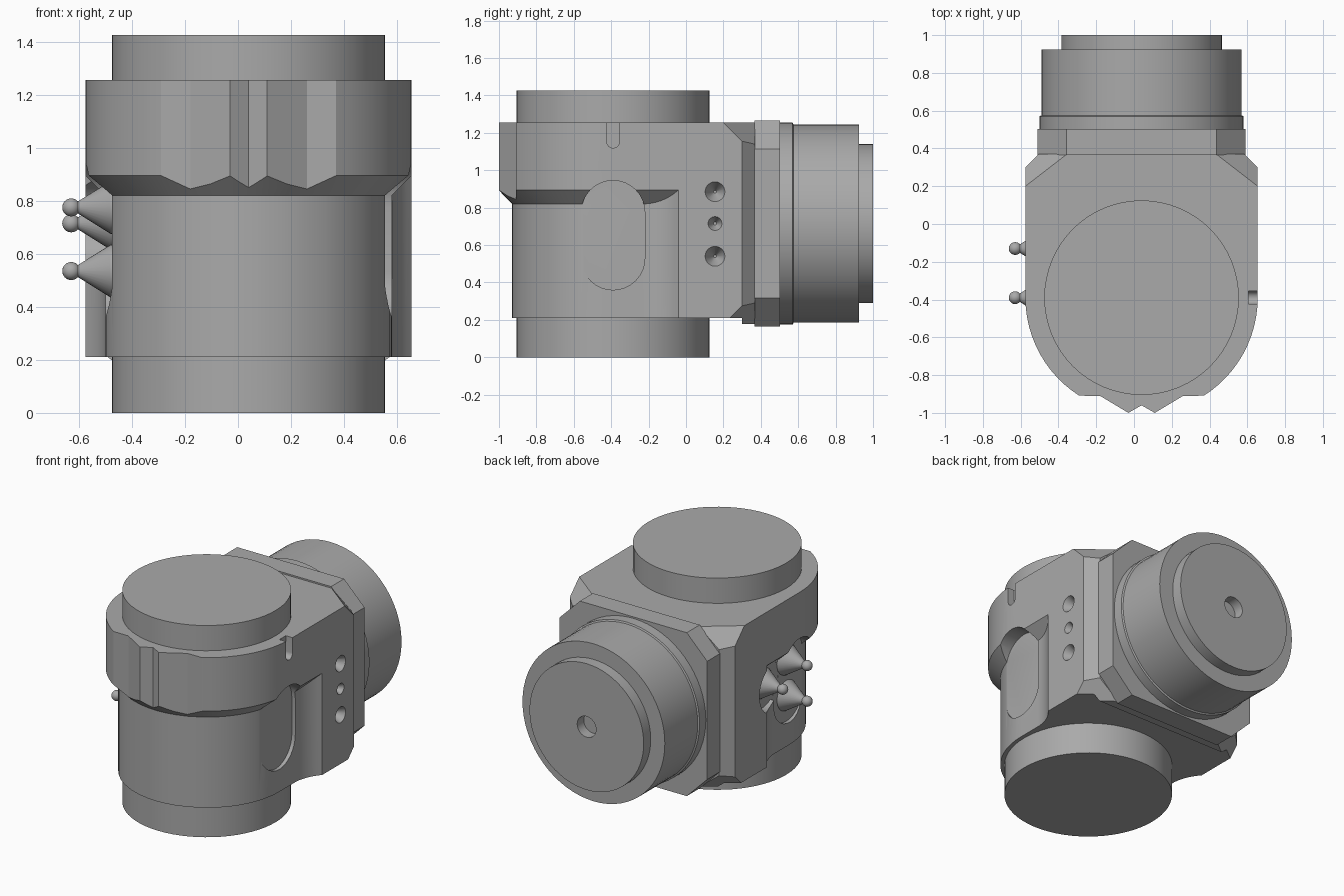
import bpy, bmesh, math
from mathutils import Vector, Matrix

cube = bpy.data.objects.get("Cube")
if cube:
    bpy.data.objects.remove(cube, do_unlink=True)

CX, CY, CZ = 0.04, -0.39, 0.715      # barrel axis (x, y) and rear hub height
CORE, WIDE = 0.54, 0.615             # lower barrel radius, collar half width

GREY = (0.40, 0.40, 0.40, 1)
mat = bpy.data.materials.new("plain grey")
mat.use_nodes = True
mat.diffuse_color = GREY
mat.node_tree.nodes["Principled BSDF"].inputs["Base Color"].default_value = GREY


def finish(name, bm):
    bmesh.ops.remove_doubles(bm, verts=bm.verts, dist=1e-5)
    bmesh.ops.recalc_face_normals(bm, faces=bm.faces)
    me = bpy.data.meshes.new(name)
    bm.to_mesh(me)
    bm.free()
    ob = bpy.data.objects.new(name, me)
    bpy.context.collection.objects.link(ob)
    me.materials.append(mat)
    return ob


def smooth(ob):
    bpy.ops.object.select_all(action='DESELECT')
    ob.select_set(True)
    bpy.context.view_layer.objects.active = ob
    bpy.ops.object.shade_smooth_by_angle(angle=math.radians(25))


def loft(rings):
    """Skin closed rings of equal length and cap both ends."""
    bm = bmesh.new()
    rows = [[bm.verts.new(p) for p in ring] for ring in rings]
    n = len(rows[0])
    for a, b in zip(rows, rows[1:]):
        for i in range(n):
            j = (i + 1) % n
            bm.faces.new((a[i], a[j], b[j], b[i]))
    bm.faces.new(rows[0][::-1])
    bm.faces.new(rows[-1])
    return bm


def lathe(name, profile, origin, axis, segs=48):
    """Turn (radius, distance) pairs about an axis through origin."""
    rot = Vector((0, 0, 1)).rotation_difference(Vector(axis)).to_matrix()
    rings = []
    for r, h in profile:
        rings.append([Vector(origin) + rot @ Vector((
            r * math.cos(math.tau * k / segs), r * math.sin(math.tau * k / segs), h))
            for k in range(segs)])
    return finish(name, loft(rings))


def cut(ob, cutter):
    mod = ob.modifiers.new("cut", 'BOOLEAN')
    mod.operation, mod.solver, mod.object = 'DIFFERENCE', 'EXACT', cutter
    cutter.hide_render = True
    bpy.context.view_layer.objects.active = ob
    bpy.ops.object.modifier_apply(modifier=mod.name)
    bpy.data.objects.remove(cutter, do_unlink=True)


def slot(y, z_low, z_high, r, x0, x1):
    """Upright round-ended slot cutter running along x."""
    pts = []
    for k in range(34):
        a = math.pi * (k % 17) / 16 + (math.pi if k > 16 else 0)
        pts.append((y + r * math.cos(a), (z_low if k > 16 else z_high) + r * math.sin(a)))
    return finish("slot_cutter", loft([[(x, p, q) for p, q in pts] for x in (x0, x1)]))


def trim_corners(bm):
    """Slice the four rear corners with slanted planes."""
    for sx in (1, -1):
        for sz in (1, -1):
            co = (CX + sx * WIDE, 0.2, CZ + sz * 0.54)
            no = Vector((sx * 0.017, 0.022, sz * 0.022)).normalized()
            res = bmesh.ops.bisect_plane(bm, geom=bm.verts[:] + bm.edges[:] + bm.faces[:],
                                         plane_co=co, plane_no=no, clear_outer=True)
            edges = [e for e in res["geom_cut"] if isinstance(e, bmesh.types.BMEdge)]
            if edges:
                bmesh.ops.edgenet_fill(bm, edges=edges)


# Collar outline, right half from the front middle to the back (x from the axis)
half = [(0.0, -0.96), (0.035, -0.98), (0.07, -1.0), (0.145, -0.955), (0.22, -0.91)]
first = math.acos(0.519 / WIDE)
for k in range(13):
    a = first + (math.pi / 2 - first) * k / 12
    half.append((WIDE * math.sin(a), CY - WIDE * math.cos(a)))
half += [(WIDE, -0.23 + 0.19 * k / 8) for k in range(9)]
half += [(WIDE, 0.3), (WIDE - 0.07, 0.37)]
outline = half + [(-x, y) for x, y in reversed(half[1:])]


def core_gap(x, y):
    return math.hypot(x, y - CY) - CORE if y < CY else min(abs(x) - CORE, WIDE - CORE)


def lower(x, y):
    """Matching point on the barrel, with a concave flare into the block."""
    if y <= CY:
        s = CORE / math.hypot(x, y - CY)
        return x * s, CY + (y - CY) * s
    if y > -0.041:
        return x, y
    w = CORE + 0.278 - math.sqrt(0.278 ** 2 - max(0, y + 0.23) ** 2)
    return math.copysign(w, x), y


# Housing: barrel, sloping shoulder, collar and rear block in one skin
rings = [[], [], [], []]
for x, y in outline:
    u, v = lower(x, y)
    back = y > -0.041
    z1 = 0.82 + (WIDE - CORE if back else core_gap(u, v))
    z2 = 0.82 + (WIDE - CORE if back else core_gap(x, y))
    for ring, p in zip(rings, ((u, v, 0.21), (u, v, z1), (x, y, z2), (x, y, 1.255))):
        ring.append((CX + p[0], p[1], p[2]))
bm = loft(rings)
bmesh.ops.remove_doubles(bm, verts=bm.verts, dist=1e-5)
trim_corners(bm)
housing = finish("housing", bm)

# Side pockets, top notch and countersunk holes
cut(housing, slot(CY, 0.53, 0.775, 0.17, CX + 0.515, 1))
cut(housing, slot(CY, 0.53, 0.775, 0.17, -1, CX - 0.515))
cut(housing, slot(-0.13, 0.7149, 0.7151, 0.17, -1, CX - 0.514))
cut(housing, slot(CY, 1.153, 1.4, 0.034, 0.605, 1))
for z, r in ((0.885, 0.053), (0.715, 0.037), (0.54, 0.053)):
    cut(housing, lathe("hole_cutter", [(r, 0.1), (r, 0), (0.008, -r * 1.6)],
                       (CX + WIDE, 0.155, z), (1, 0, 0), 24))
smooth(housing)

# Ledge under the rear of the block
ledge_pts = [(-WIDE, 0.3), (WIDE, 0.3), (WIDE - 0.07, 0.37), (0.07 - WIDE, 0.37)]
bm = loft([[(CX + x, y, z) for x, y in ledge_pts] for z in (0.178, 0.215)])
trim_corners(bm)
finish("rear_ledge", bm)

# End discs of the barrel
for name, z0, z1 in (("bottom_disc", 0, 0.22), ("top_disc", 1.245, 1.425)):
    smooth(lathe(name, [(0.515, z0), (0.515, z1)], (CX, CY, 0), (0, 0, 1), 64))

# Eight-sided rear flange
oct_pts = []
for sx, sz in ((1, 1), (-1, 1), (-1, -1), (1, -1)):
    pair = [(sx * 0.55, sz * 0.398), (sx * 0.398, sz * 0.55)]
    oct_pts += pair if sx == sz else pair[::-1]
finish("rear_flange", loft([[(CX + x, y, CZ + z) for x, z in oct_pts] for y in (0.365, 0.503)]))

# Rear hub with stepped end and a centre hole
smooth(lathe("rear_hub", [(0.54, 0.49), (0.54, 0.57), (0.53, 0.575), (0.53, 0.925),
                          (0.425, 0.925), (0.425, 1.0), (0.07, 1.0), (0.07, 0.93)],
             (CX, 0, CZ), (0, 1, 0), 64))

# Ball-tipped cones in the side pocket
for i, (y, z) in enumerate(((CY, 0.775), (CY, 0.535), (-0.13, 0.715))):
    smooth(lathe(f"cone_{i + 1}", [(0.1, 0), (0.1, 0.01), (0.02, 0.138)],
                 (-0.47, y, z), (-1, 0, 0), 32))
    bm = bmesh.new()
    bmesh.ops.create_uvsphere(bm, u_segments=20, v_segments=12, radius=0.034,
                              matrix=Matrix.Translation((-0.629, y, z)))
    smooth(finish(f"ball_tip_{i + 1}", bm))
